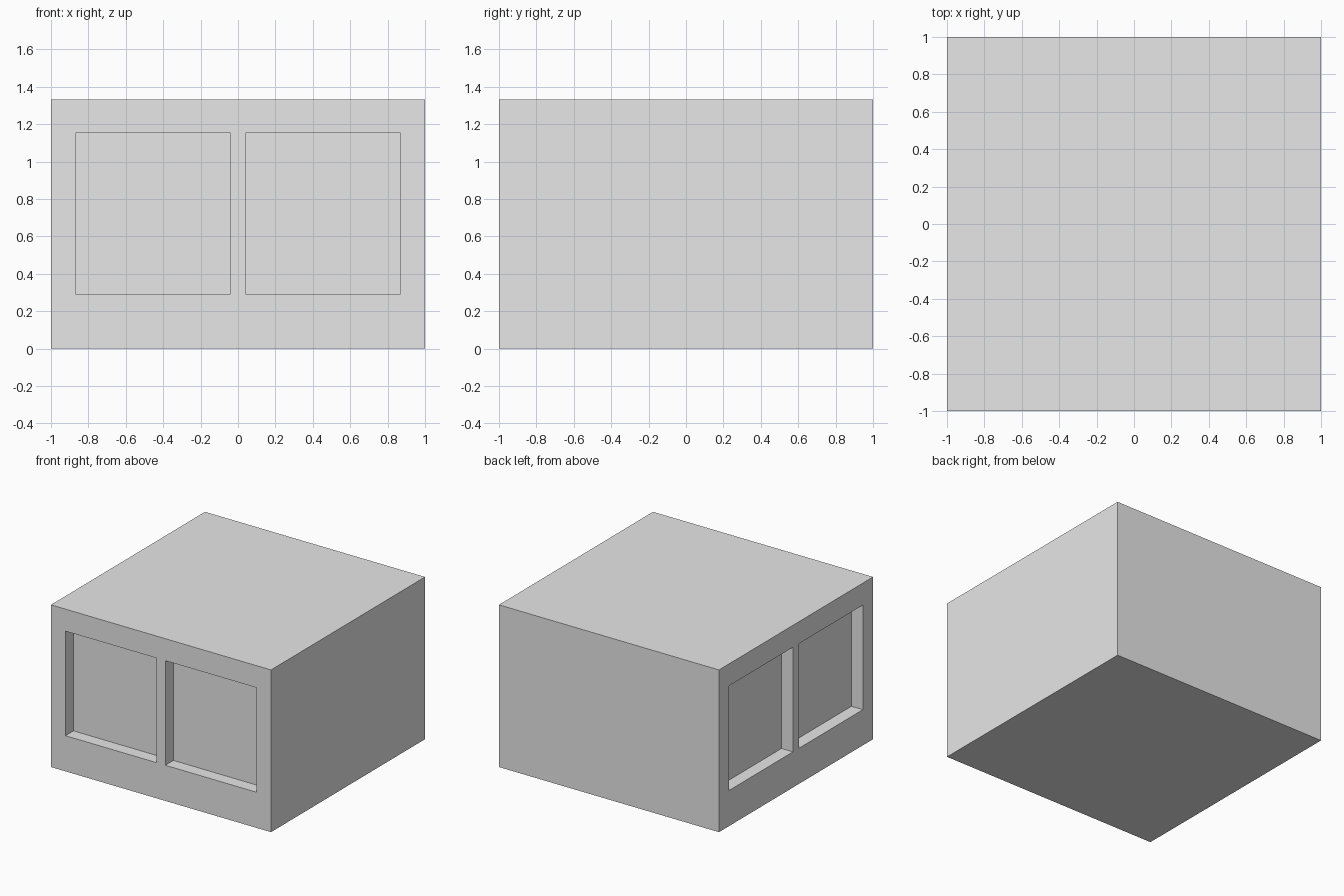
import bpy
from mathutils import Vector

cube = bpy.data.objects.get("Cube")
if cube:
    bpy.data.objects.remove(cube, do_unlink=True)

HEIGHT = 1.333
DEPTH = 0.104              # window recess depth
INNER, OUTER = 0.04, 0.868  # window edges either side of the centre post
SILL, HEAD = 0.293, 1.152

grey = bpy.data.materials.new("plain_grey")
grey.use_nodes = True
colour = (0.8, 0.8, 0.8, 1)
grey.diffuse_color = colour
grey.node_tree.nodes["Principled BSDF"].inputs["Base Color"].default_value = colour


def box(name, low, high):
    """Axis-aligned box between two corners."""
    low, high = Vector(low), Vector(high)
    bpy.ops.mesh.primitive_cube_add(size=1, location=(low + high) / 2)
    obj = bpy.context.object
    obj.name = name
    obj.scale = high - low
    bpy.ops.object.transform_apply(location=False, rotation=False, scale=True)
    obj.data.materials.append(grey)
    return obj


# Solid building block
body = box("building_body", (-1, -1, 0), (1, 1, HEIGHT))

# Two window recesses on the front and two on the -x wall
cutters = []
for label, a, b in (("a", -OUTER, -INNER), ("b", INNER, OUTER)):
    cutters.append(box("front_window_cutter_" + label,
                       (a, -1.2, SILL), (b, -1 + DEPTH, HEAD)))
    cutters.append(box("side_window_cutter_" + label,
                       (-1.2, a, SILL), (-1 + DEPTH, b, HEAD)))

bpy.context.view_layer.objects.active = body
for cutter in cutters:
    cut = body.modifiers.new(cutter.name, "BOOLEAN")
    cut.operation = "DIFFERENCE"
    cut.solver = "EXACT"
    cut.object = cutter
    bpy.ops.object.modifier_apply(modifier=cut.name)
    bpy.data.objects.remove(cutter, do_unlink=True)
